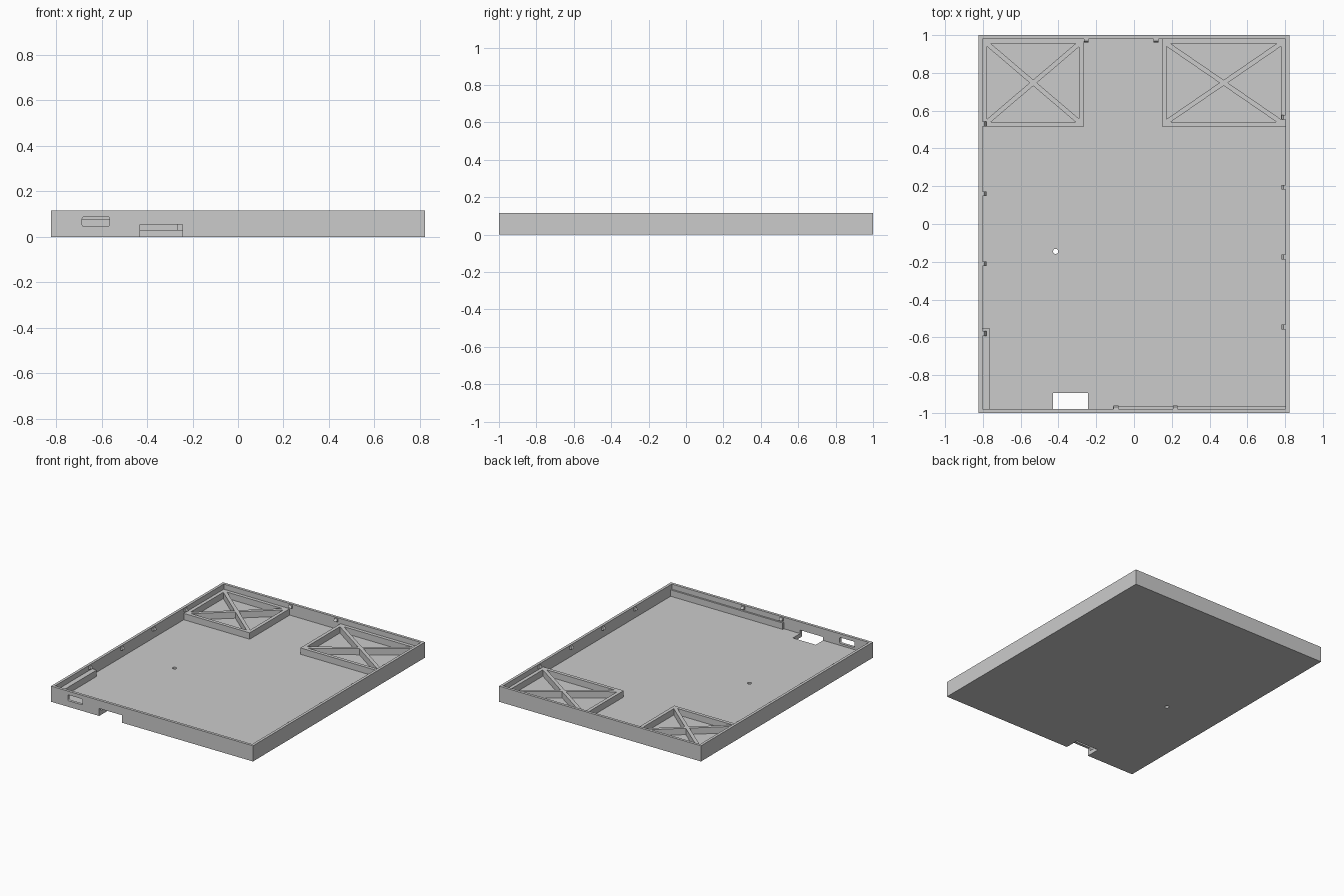
import bpy
import bmesh
import math
from mathutils import Matrix, Vector

if "Cube" in bpy.data.objects:
    bpy.data.objects.remove(bpy.data.objects["Cube"], do_unlink=True)

grey = bpy.data.materials.new("plain grey")
grey.use_nodes = True
GREY = (0.6, 0.6, 0.6, 1)
grey.diffuse_color = GREY
grey.node_tree.nodes["Principled BSDF"].inputs["Base Color"].default_value = GREY

HX, HY, TOP = 0.822, 1.0, 0.115   # outer half sizes and wall height
WALL, FLOOR = 0.02, 0.03
IX, IY = HX - WALL, HY - WALL     # inner half sizes
RIB_TOP = 0.077


def prism(name, points, depth, matrix=Matrix()):
    """Extrude a flat outline along local z, then place it."""
    bm = bmesh.new()
    face = bm.faces.new([bm.verts.new((x, y, 0)) for x, y in points])
    new = bmesh.ops.extrude_face_region(bm, geom=[face])["geom"]
    bmesh.ops.translate(bm, vec=(0, 0, depth),
                        verts=[g for g in new if isinstance(g, bmesh.types.BMVert)])
    bm.transform(matrix)
    bmesh.ops.recalc_face_normals(bm, faces=bm.faces)
    mesh = bpy.data.meshes.new(name)
    bm.to_mesh(mesh)
    bm.free()
    mesh.materials.append(grey)
    obj = bpy.data.objects.new(name, mesh)
    bpy.context.collection.objects.link(obj)
    return obj


def box(name, x0, x1, y0, y1, z0, z1):
    return prism(name, [(x0, y0), (x1, y0), (x1, y1), (x0, y1)], z1 - z0,
                 Matrix.Translation((0, 0, z0)))


def cut(obj, cutters):
    """Subtract each cutter and delete it."""
    bpy.context.view_layer.objects.active = obj
    for cutter in cutters:
        mod = obj.modifiers.new("cut", "BOOLEAN")
        mod.operation, mod.solver, mod.object = "DIFFERENCE", "EXACT", cutter
        bpy.ops.object.modifier_apply(modifier=mod.name)
        bpy.data.objects.remove(cutter, do_unlink=True)


# Tray: cavity, cable notch, rounded port slot and small floor hole
tray = box("tray", -HX, HX, -HY, HY, 0, TOP)
r = 0.008
slot = []
for i, (cx, cz) in enumerate([(-0.565 - r, 0.088 - r), (-0.685 + r, 0.088 - r),
                              (-0.685 + r, 0.045 + r), (-0.565 - r, 0.045 + r)]):
    for k in range(4):
        a = math.radians(90 * i + 30 * k)
        slot.append((cx + r * math.cos(a), cz + r * math.sin(a)))
pin = [(-0.415 + 0.014 * math.cos(math.tau * k / 16),
        -0.145 + 0.014 * math.sin(math.tau * k / 16)) for k in range(16)]
cut(tray, [
    box("cavity_cutter", -IX, IX, -IY, IY, FLOOR, 0.2),
    box("notch_cutter", -0.43, -0.243, -1.1, -0.895, -0.1, 0.055),
    prism("slot_cutter", slot, 0.1,
          Matrix.Translation((0, -0.95, 0)) @ Matrix.Rotation(math.pi / 2, 4, "X")),
    prism("hole_cutter", pin, 0.2, Matrix.Translation((0, 0, -0.1))),
])


def braced_frame(name, x0, x1, y0, y1, rim=0.025, rib=0.025):
    """Raised block with four triangular pockets that leave a cross brace."""
    frame = box(name, x0, x1, y0, y1, FLOOR, RIB_TOP)
    cx, cy = (x0 + x1) / 2, (y0 + y1) / 2
    a, b = (x1 - x0) / 2 - rim, (y1 - y0) / 2 - rim
    h = rib / 2 * math.hypot(a, b)
    pockets = []
    for s in (-1, 1):
        pockets.append([(0, s * h / a), (a - h / b, s * b), (-a + h / b, s * b)])
        pockets.append([(s * h / b, 0), (s * a, b - h / a), (s * a, -b + h / a)])
    cut(frame, [prism("pocket_cutter", p, 0.2, Matrix.Translation((cx, cy, FLOOR + 0.0005)))
                for p in pockets])


braced_frame("back_right_frame", -IX, -0.265, 0.515, IY)
braced_frame("back_left_frame", 0.147, IX, 0.515, IY)

# Ledges along the walls
box("right_ledge", -IX, -0.765, -IY, -0.55, FLOOR, RIB_TOP)
box("front_ledge", -0.11, IX, -IY, -0.967, FLOOR, RIB_TOP)

# Wedge-shaped snap clips near the wall tops
CLIP = [(0, 0.086), (0.02, 0.092), (0.01, 0.109), (0, 0.109)]


def clip(name, x, y, inward):
    out = Vector(inward).to_3d()
    up = Vector((0, 0, 1))
    side = out.cross(up)
    m = Matrix((out, up, side)).transposed().to_4x4()
    m.translation = Vector((x, y, 0)) - side * 0.0125
    prism(name, CLIP, 0.025, m)


for i in range(4):
    clip(f"right_clip_{i + 1}", -IX, 0.53 - 0.37 * i, (1, 0))
    clip(f"left_clip_{i + 1}", IX, 0.565 - 0.37 * i, (-1, 0))
for i in range(2):
    clip(f"back_clip_{i + 1}", -0.253 + 0.37 * i, IY, (0, -1))
    clip(f"front_clip_{i + 1}", -0.095 + 0.313 * i, -IY, (0, 1))
